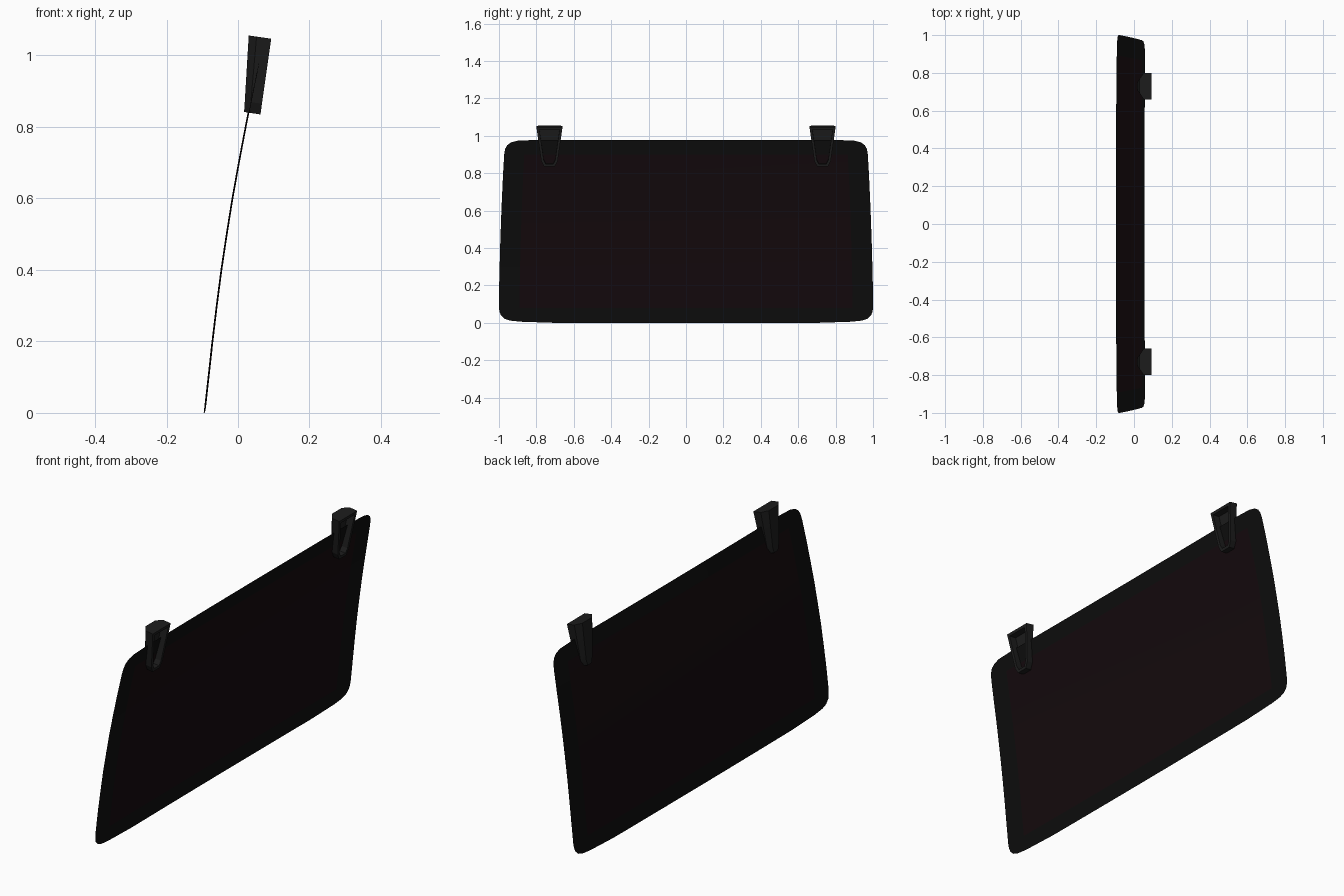
import bpy, bmesh

if "Cube" in bpy.data.objects:
    bpy.data.objects.remove(bpy.data.objects["Cube"])

def material(name, rgb):
    m = bpy.data.materials.new(name)
    m.diffuse_color = (*rgb, 1)
    m.use_nodes = True
    m.node_tree.nodes["Principled BSDF"].inputs["Base Color"].default_value = m.diffuse_color
    return m

BORDER = material("border_black", (0.004, 0.004, 0.004))
TINT = material("tinted_glass", (0.007, 0.003, 0.004))
PLASTIC = material("dark_plastic", (0.012, 0.012, 0.012))

def lerp_table(table, z):
    for (z0, a), (z1, b) in zip(table, table[1:]):
        if z <= z1:
            return a + (b - a) * (z - z0) / (z1 - z0)
    return table[-1][1]

def finish(bm, name, mat, angle=0.6):
    bmesh.ops.delete(bm, geom=[v for v in bm.verts if not v.link_faces], context='VERTS')
    me = bpy.data.meshes.new(name)
    bm.to_mesh(me)
    bm.free()
    me.materials.append(mat)
    ob = bpy.data.objects.new(name, me)
    bpy.context.collection.objects.link(ob)
    bpy.ops.object.select_all(action='DESELECT')
    ob.select_set(True)
    bpy.context.view_layer.objects.active = ob
    bpy.ops.object.shade_smooth_by_angle(angle=angle)
    return ob

# Window profile (z, x) and half-width with rounded corners (z, y)
CURVE = [(0, -0.096), (0.1, -0.085), (0.2, -0.074), (0.3, -0.062), (0.4, -0.049),
         (0.5, -0.034), (0.6, -0.018), (0.7, 0.0), (0.8, 0.019), (0.9, 0.039), (0.978, 0.055)]
WIDTH = [(0, 0.7), (0.006, 0.88), (0.012, 0.94), (0.022, 0.97), (0.04, 0.99), (0.06, 0.997),
         (0.08, 1.0), (0.2, 0.999), (0.4, 0.994), (0.6, 0.987), (0.8, 0.978), (0.9, 0.972),
         (0.93, 0.967), (0.95, 0.956), (0.965, 0.935), (0.974, 0.90), (0.978, 0.80)]
ROWS = sorted({z for z, _ in WIDTH} | {0.1, 0.3, 0.5, 0.7})
PANEL = 0.89
COLS = [-1] + [PANEL * (i / 6 - 1) for i in range(13)] + [1]

def sheet(name, mat, inner):
    bm = bmesh.new()
    grid = []
    for z in ROWS:
        row = []
        for t in COLS:
            y = t * lerp_table(WIDTH, z)
            row.append(bm.verts.new((lerp_table(CURVE, z) + 0.005 * y * y, y, z)))
        grid.append(row)
    for r in range(len(ROWS) - 1):
        for c in range(len(COLS) - 1):
            is_inner = 0.079 < ROWS[r] < 0.89 and 0 < c < len(COLS) - 2
            if is_inner == inner:
                bm.faces.new((grid[r][c], grid[r][c + 1], grid[r + 1][c + 1], grid[r + 1][c]))
    return finish(bm, name, mat)

sheet("window_border", BORDER, False)
sheet("window_glass", TINT, True)

# Clip: tapered shell hollowed from the +x side
SECTIONS = [(0.842, 0.017, 0.835, 0.063, 0.028),
            (0.872, 0.019, 0.865, 0.067, 0.044),
            (1.056, 0.030, 1.047, 0.093, 0.070)]

def clip(name, yc):
    bm = bmesh.new()
    rings = []
    for zb, xb, zf, xf, hw in SECTIONS:
        ring = []
        for s, w in [(0, -0.55), (0.35, -1), (1, -1), (1, 1), (0.35, 1), (0, 0.55)]:
            ring.append(bm.verts.new((xb + (xf - xb) * s, yc + w * hw, zb + (zf - zb) * s)))
        rings.append(ring)
    front = []
    for a, b in zip(rings, rings[1:]):
        for i in range(6):
            j = (i + 1) % 6
            f = bm.faces.new((a[i], a[j], b[j], b[i]))
            if i == 2:
                front.append(f)
    bm.faces.new(rings[0][::-1])
    bm.faces.new(rings[-1])
    bmesh.ops.recalc_face_normals(bm, faces=bm.faces[:])
    bmesh.ops.inset_region(bm, faces=front, thickness=0.014, use_even_offset=True)
    # push the pocket floor towards the back plate
    pocket = bmesh.ops.extrude_face_region(bm, geom=front)
    floor = [g for g in pocket["geom"] if isinstance(g, bmesh.types.BMVert)]
    bmesh.ops.translate(bm, verts=floor, vec=(-0.036, 0, 0.003))
    bmesh.ops.delete(bm, geom=[f for f in front if f.is_valid], context='FACES')
    bmesh.ops.recalc_face_normals(bm, faces=bm.faces[:])
    return finish(bm, name, PLASTIC, 0.3)

for side, label in ((-1, "front"), (1, "rear")):
    clip(label + "_clip", side * 0.73)
